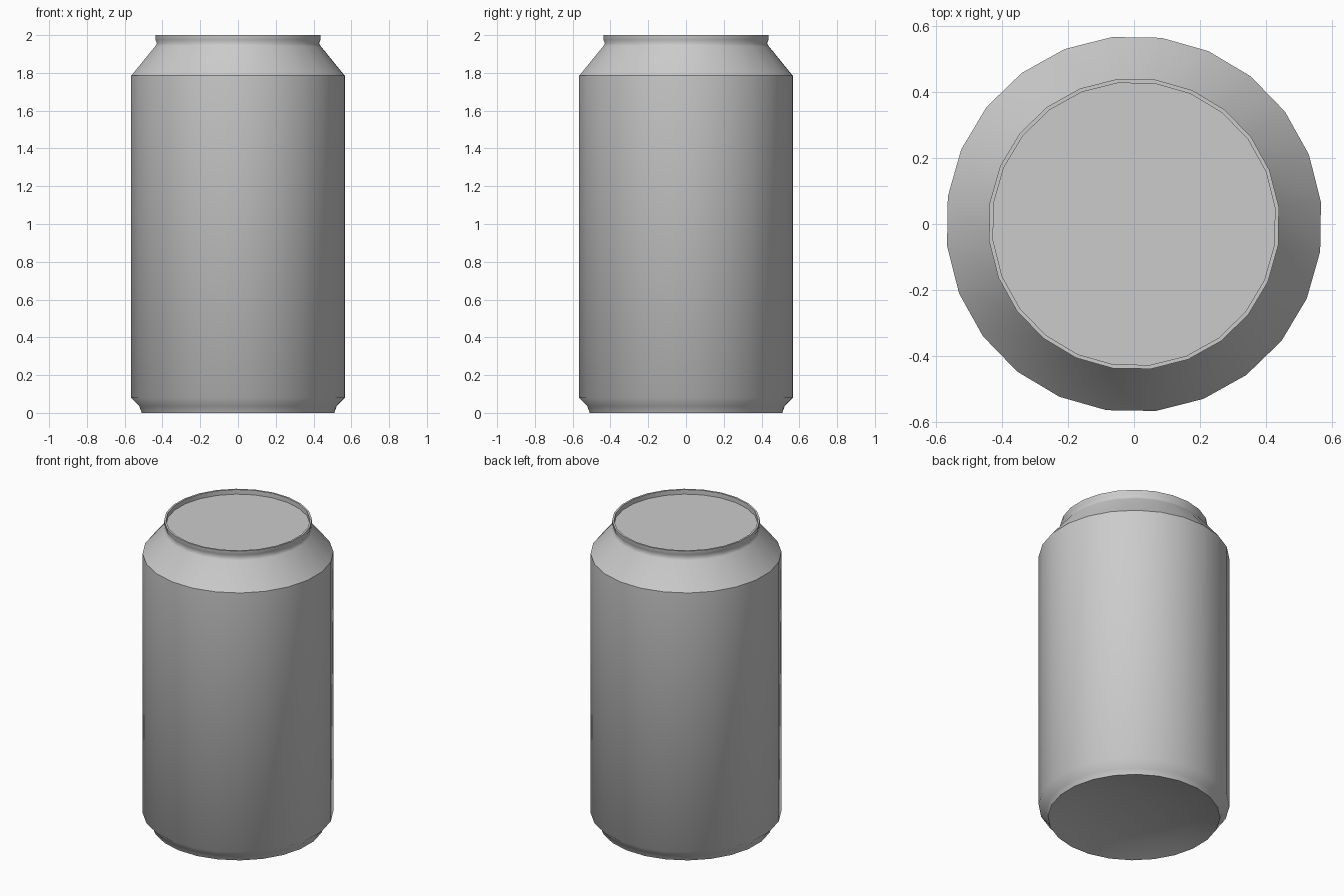
import bpy, bmesh, math

cube = bpy.data.objects.get("Cube")
if cube:
    bpy.data.objects.remove(cube, do_unlink=True)

SIDES = 24
PHASE = math.radians(6.6)


def make_material(name, rgb):
    mat = bpy.data.materials.new(name)
    mat.use_nodes = True
    color = (*rgb, 1)
    mat.diffuse_color = color
    mat.node_tree.nodes["Principled BSDF"].inputs["Base Color"].default_value = color
    return mat


def revolve(name, profile, mat):
    """Turn (radius, height, sharp) points about z; radius 0 closes to a point."""
    bm = bmesh.new()
    rings = []
    for r, z, sharp in profile:
        if r == 0:
            rings.append([bm.verts.new((0, 0, z))] * SIDES)
        else:
            angles = [PHASE + 2 * math.pi * i / SIDES for i in range(SIDES)]
            rings.append([bm.verts.new((r * math.cos(a), r * math.sin(a), z)) for a in angles])
    for low, high in zip(rings, rings[1:]):
        for i in range(SIDES):
            j = (i + 1) % SIDES
            corners = list(dict.fromkeys((low[i], low[j], high[j], high[i])))
            bm.faces.new(corners).smooth = True
    # Hard creases on the marked rings
    for (r, z, sharp), ring in zip(profile, rings):
        if sharp:
            for i in range(SIDES):
                edge = bm.edges.get((ring[i], ring[(i + 1) % SIDES]))
                edge.smooth = False
    mesh = bpy.data.meshes.new(name)
    bm.to_mesh(mesh)
    bm.free()
    mesh.materials.append(mat)
    obj = bpy.data.objects.new(name, mesh)
    bpy.context.collection.objects.link(obj)
    return obj


aluminium = make_material("aluminium grey", (0.6, 0.6, 0.6))

# Domed underside, curving up into the can
revolve("base_dome", [
    (0, 0.07, False), (0.2, 0.06, False), (0.38, 0.035, False), (0.513, 0, True),
], aluminium)

# Foot, straight wall
revolve("body", [
    (0.513, 0, True), (0.526, 0.035, False), (0.569, 0.08, False), (0.569, 1.785, True),
], aluminium)

# Tapered shoulder, neck and rolled rim with its inner wall
revolve("shoulder_and_rim", [
    (0.569, 1.785, True), (0.442, 1.94, False), (0.432, 1.957, False),
    (0.44, 1.975, False), (0.441, 2.0, True), (0.429, 2.0, True), (0.429, 1.97, True),
], aluminium)

# Flat lid sunk below the rim
revolve("lid", [(0.429, 1.97, True), (0, 1.97, False)], aluminium)
